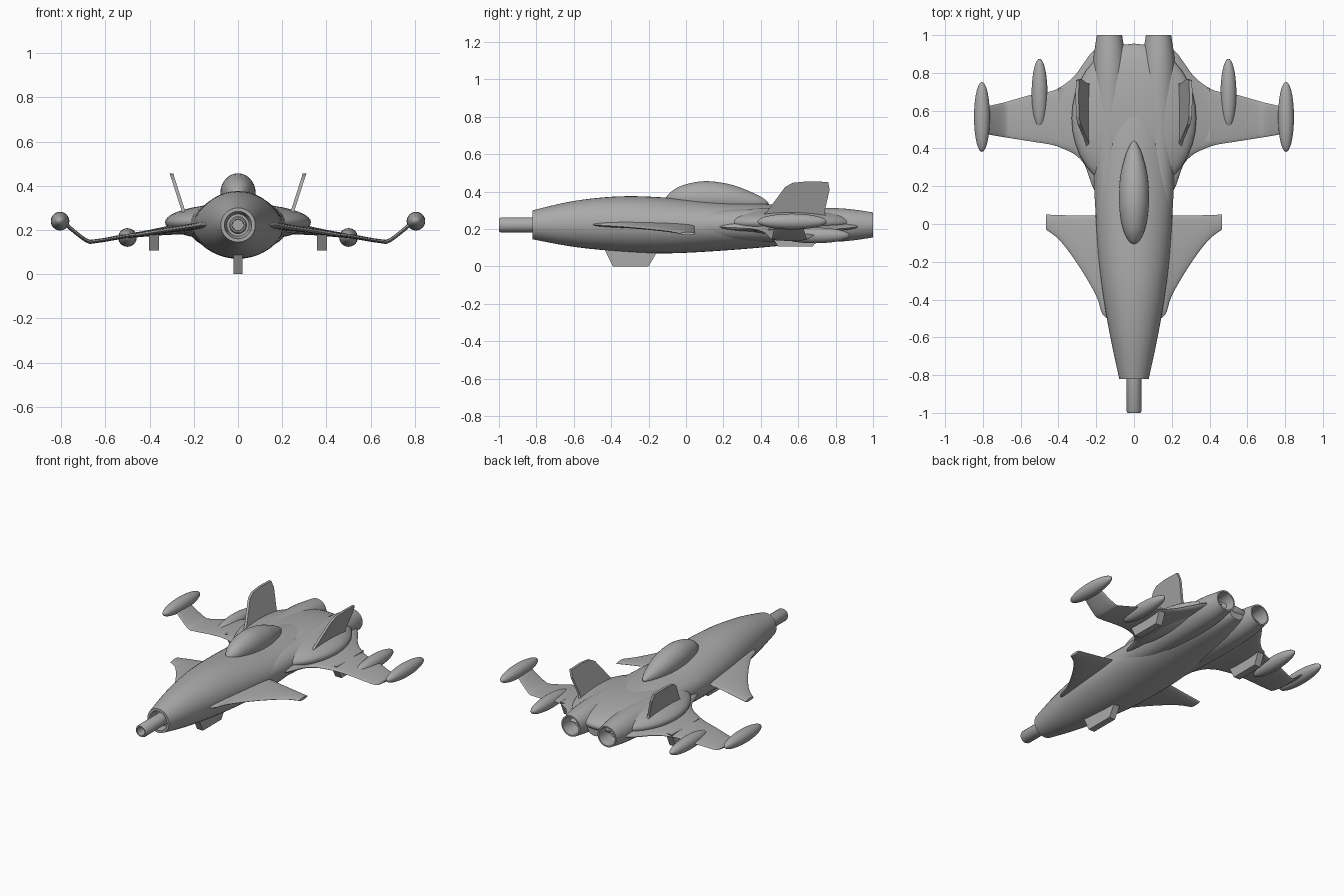
import bpy, bmesh, math
from mathutils import Vector

if "Cube" in bpy.data.objects:
    bpy.data.objects.remove(bpy.data.objects["Cube"])

GREY = (0.4, 0.4, 0.4, 1)
hull_grey = bpy.data.materials.new("hull_grey")
hull_grey.use_nodes = True
hull_grey.diffuse_color = GREY
hull_grey.node_tree.nodes["Principled BSDF"].inputs["Base Color"].default_value = GREY

MID_Z = 0.222


def finish(name, bm, angle=35):
    bmesh.ops.recalc_face_normals(bm, faces=bm.faces)
    mesh = bpy.data.meshes.new(name)
    bm.to_mesh(mesh)
    bm.free()
    mesh.materials.append(hull_grey)
    obj = bpy.data.objects.new(name, mesh)
    bpy.context.collection.objects.link(obj)
    bpy.ops.object.select_all(action='DESELECT')
    obj.select_set(True)
    bpy.context.view_layer.objects.active = obj
    bpy.ops.object.shade_smooth_by_angle(angle=math.radians(angle))
    return obj


def smooth(stations, steps):
    """Catmull-Rom interpolation through tuples of numbers."""
    pts = [stations[0]] + list(stations) + [stations[-1]]
    out = []
    for p0, p1, p2, p3 in zip(pts, pts[1:], pts[2:], pts[3:]):
        for k in range(steps):
            t = k / steps
            out.append(tuple(
                b + 0.5 * t * (c - a + t * (2*a - 5*b + 4*c - d + t * (3*(b - c) + d - a)))
                for a, b, c, d in zip(p0, p1, p2, p3)))
    return out + [stations[-1]]


def loft(name, rings, sides):
    """Skin elliptical rings, each given as centre and two half axes."""
    bm = bmesh.new()
    loops = []
    for centre, a, b in rings:
        loops.append([bm.verts.new(Vector(centre) + Vector(a) * math.cos(u) + Vector(b) * math.sin(u))
                      for u in (2 * math.pi * i / sides for i in range(sides))])
    for l0, l1 in zip(loops, loops[1:]):
        for i in range(sides):
            j = (i + 1) % sides
            bm.faces.new((l0[i], l0[j], l1[j], l1[i]))
    bm.faces.new(loops[0])
    bm.faces.new(loops[-1])
    return finish(name, bm)


def body(name, stations, x=0, before=(), after=(), steps=5):
    """Loft along y from stations (y, half width, bottom z, top z)."""
    full = list(before) + smooth(stations, steps) + list(after)
    return loft(name, [((x, y, (lo + hi) / 2), (w, 0, 0), (0, 0, (hi - lo) / 2))
                       for y, w, lo, hi in full], 40)


def tube(y, r):
    return (y, r, MID_Z - r, MID_Z + r)


def wing(name, stations, side, steps=4):
    """Loft along x from stations (x, z, leading y, trailing y, thickness)."""
    return loft(name, [((side * x, (le + te) / 2, z), (0, (te - le) / 2, 0), (0, 0, th / 2))
                       for x, z, le, te, th in smooth(stations, steps)], 24)


def ellipsoid(name, centre, radii):
    bm = bmesh.new()
    bmesh.ops.create_uvsphere(bm, u_segments=36, v_segments=24, radius=1)
    bmesh.ops.scale(bm, vec=radii, verts=bm.verts)
    bmesh.ops.translate(bm, vec=centre, verts=bm.verts)
    return finish(name, bm)


def plate(name, outline, thickness, place):
    """Extrude a (y, z) outline sideways; place gives x at each height."""
    bm = bmesh.new()
    sides = [[bm.verts.new((place(z) + dx, y, z)) for y, z in outline]
             for dx in (-thickness / 2, thickness / 2)]
    for loop in sides:
        bm.faces.new(loop)
    n = len(outline)
    for i in range(n):
        j = (i + 1) % n
        bm.faces.new((sides[0][i], sides[0][j], sides[1][j], sides[1][i]))
    return finish(name, bm, 20)


# Fuselage with a recessed nose opening
body("fuselage", [
    (-0.82, 0.078, 0.145, 0.3), (-0.6, 0.125, 0.105, 0.35), (-0.35, 0.168, 0.08, 0.375),
    (-0.1, 0.195, 0.07, 0.368), (0.2, 0.205, 0.085, 0.345), (0.5, 0.175, 0.11, 0.328),
    (0.75, 0.12, 0.135, 0.29), (0.94, 0.05, 0.17, 0.25)],
    before=[tube(-0.77, 0.05), tube(-0.82, 0.062)])

# Nose barrel with a bored muzzle
body("nose_barrel", [tube(-0.99, 0.04), tube(-0.75, 0.04)], steps=1,
     before=[tube(-0.94, 0.025), tube(-1, 0.027), tube(-1, 0.034)])

# Canopy
body("canopy", [
    (-0.11, 0.004, 0.355, 0.363), (-0.085, 0.032, 0.33, 0.395), (-0.02, 0.06, 0.3, 0.433),
    (0.1, 0.079, 0.28, 0.456), (0.24, 0.074, 0.28, 0.438), (0.36, 0.046, 0.295, 0.393),
    (0.42, 0.02, 0.32, 0.36), (0.44, 0.003, 0.335, 0.341)])

# Broad rear hull
ellipsoid("rear_hull", (0, 0.56, 0.235), (0.33, 0.395, 0.085))

# Keel fin
plate("keel_fin", [(-0.45, 0.12), (-0.39, 0), (-0.2, 0), (-0.13, 0.12)], 0.042, lambda z: 0)

for side, label in ((1, "left"), (-1, "right")):
    # Engine nacelle with a hollow nozzle
    body("engine_" + label, [
        tube(-0.45, 0.01), tube(-0.2, 0.05), tube(0.1, 0.076), tube(0.4, 0.088),
        tube(0.65, 0.093), tube(0.85, 0.087), tube(1, 0.067)], x=side * 0.13,
        after=[tube(1, 0.058), tube(0.9, 0.05)])

    # Main wing, drooping then turning up at the tip
    wing("main_wing_" + label, [
        (0.12, 0.225, 0.1, 0.95, 0.07), (0.21, 0.212, 0.18, 0.92, 0.06),
        (0.26, 0.205, 0.31, 0.86, 0.05), (0.31, 0.199, 0.365, 0.79, 0.042),
        (0.36, 0.192, 0.392, 0.745, 0.034), (0.43, 0.182, 0.418, 0.705, 0.026),
        (0.52, 0.17, 0.433, 0.69, 0.02), (0.64, 0.15, 0.452, 0.657, 0.018),
        (0.69, 0.155, 0.46, 0.643, 0.02), (0.79, 0.235, 0.477, 0.62, 0.024)], side)

    # Forward canard
    wing("canard_" + label, [
        (0.1, 0.225, -0.52, 0.045, 0.04), (0.165, 0.222, -0.48, 0.045, 0.035),
        (0.2, 0.216, -0.38, 0.045, 0.03), (0.29, 0.203, -0.225, 0.045, 0.024),
        (0.39, 0.188, -0.09, 0.047, 0.02), (0.465, 0.176, -0.03, 0.05, 0.016)], side)

    # Pods at the wing tip and under the wing
    ellipsoid("tip_pod_" + label, (side * 0.805, 0.567, 0.24), (0.042, 0.185, 0.042))
    ellipsoid("wing_pod_" + label, (side * 0.5, 0.69, 0.166), (0.042, 0.185, 0.042))

    # Outward-leaning tail fin
    plate("tail_fin_" + label, [
        (0.37, 0.25), (0.43, 0.29), (0.53, 0.425), (0.57, 0.447), (0.65, 0.455),
        (0.76, 0.452), (0.768, 0.41), (0.74, 0.29), (0.76, 0.23)], 0.016,
        lambda z, s=side: s * (0.245 + (z - 0.28) * 0.32))

    # Ventral fin
    plate("ventral_fin_" + label, [
        (0.44, 0.2), (0.49, 0.108), (0.68, 0.108), (0.72, 0.2)], 0.044,
        lambda z, s=side: s * 0.38)
